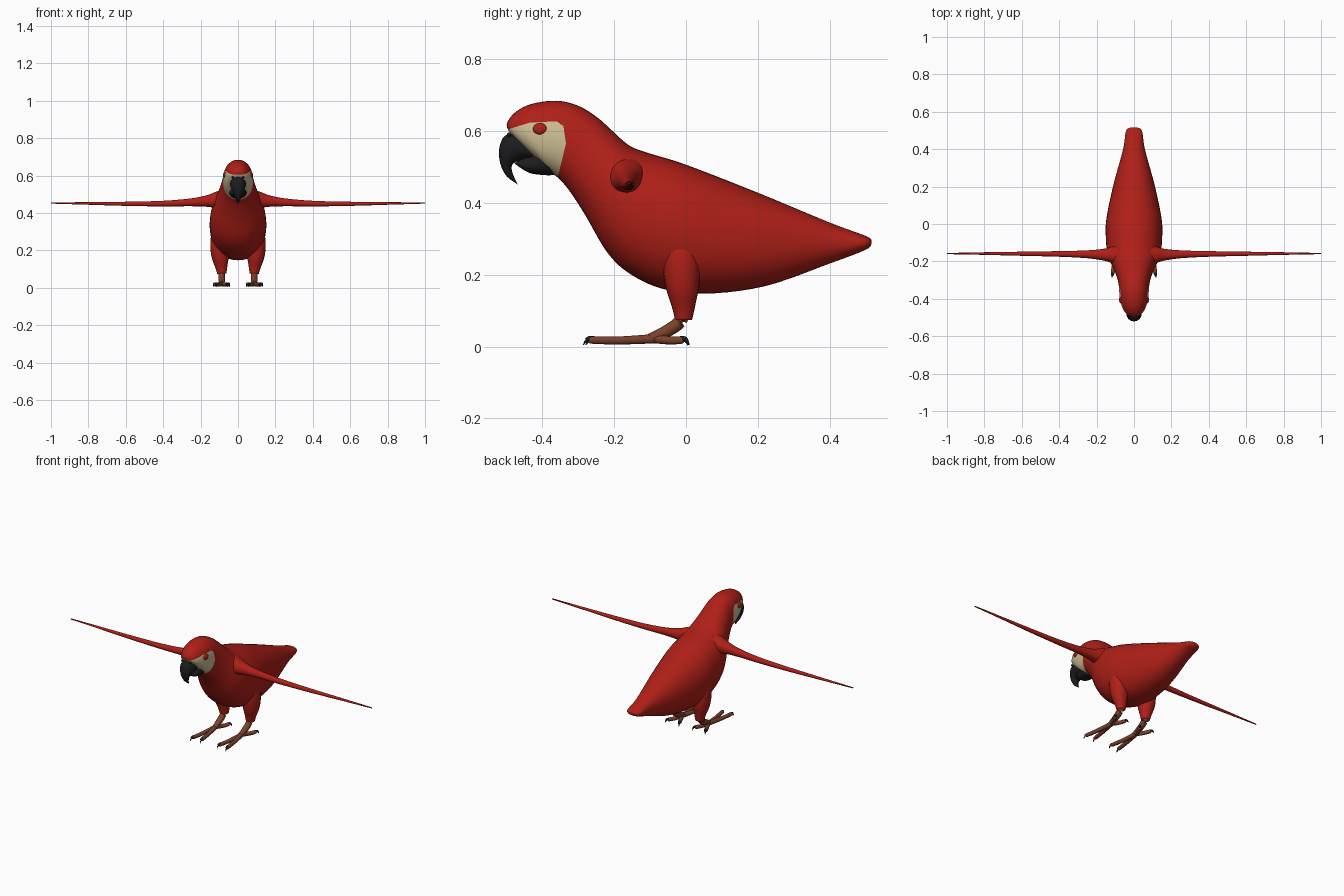
import bpy, bmesh, math
from mathutils import Vector

if "Cube" in bpy.data.objects:
    bpy.data.objects.remove(bpy.data.objects["Cube"])


def material(name, rgb):
    m = bpy.data.materials.new(name)
    m.diffuse_color = (*rgb, 1)
    m.use_nodes = True
    m.node_tree.nodes["Principled BSDF"].inputs["Base Color"].default_value = m.diffuse_color
    return m


RED = material("red feathers", (0.43, 0.014, 0.009))
CREAM = material("cream skin", (0.62, 0.52, 0.30))
BLACK = material("black horn", (0.012, 0.012, 0.014))
BROWN = material("brown skin", (0.20, 0.055, 0.025))


def smooth_rows(rows, steps):
    """Catmull-Rom interpolation through rows of numbers."""
    out = []
    for i in range(len(rows) - 1):
        a, b, c, d = (rows[min(max(i + k, 0), len(rows) - 1)] for k in (-1, 0, 1, 2))
        for s in range(steps):
            t = s / steps
            out.append([0.5 * (2 * q + (r - p) * t + (2 * p - 5 * q + 4 * r - u) * t * t
                               + (3 * q - p - 3 * r + u) * t ** 3)
                        for p, q, r, u in zip(a, b, c, d)])
    return out + [list(rows[-1])]


def loft(name, rings, mat):
    """Skin a list of (centre, u, v) ellipses, capped at both ends."""
    def power(x):
        return math.copysign(abs(x) ** 0.93, x)
    bm = bmesh.new()
    n = 40 if len(rings) > 30 else 20
    angles = [2 * math.pi * k / n for k in range(n)]
    loops = [[bm.verts.new(c + u * power(math.cos(a)) + v * power(math.sin(a)))
              for a in angles] for c, u, v in rings]
    for p, q in zip(loops, loops[1:]):
        for k in range(n):
            bm.faces.new((p[k], p[(k + 1) % n], q[(k + 1) % n], q[k]))
    bm.faces.new(loops[0])
    bm.faces.new(loops[-1])
    bmesh.ops.recalc_face_normals(bm, faces=bm.faces)
    for f in bm.faces:
        f.smooth = True
    mesh = bpy.data.meshes.new(name)
    bm.to_mesh(mesh)
    bm.free()
    mesh.materials.append(mat)
    ob = bpy.data.objects.new(name, mesh)
    bpy.context.collection.objects.link(ob)
    return ob


def side_loft(name, rows, mat, steps=5):
    """Rows: top y, top z, bottom y, bottom z, half width."""
    rings = []
    for ty, tz, by, bz, w in smooth_rows(rows, steps):
        top, bot = Vector((0, ty, tz)), Vector((0, by, bz))
        rings.append(((top + bot) / 2, (top - bot) / 2, Vector((max(w, 0.002), 0, 0))))
    return loft(name, rings, mat)


def tube(name, rows, mat, side=1, steps=5):
    """Rows: x, y, z, radius."""
    pts = smooth_rows(rows, steps)
    pos = [Vector((p[0] * side, p[1], p[2])) for p in pts]
    rings = []
    for i, p in enumerate(pos):
        d = (pos[min(i + 1, len(pos) - 1)] - pos[max(i - 1, 0)]).normalized()
        u = d.cross(Vector((0.3, 0.1, 1)) if abs(d.z) < 0.8 else Vector((0, 1, 0))).normalized()
        r = max(pts[i][3], 0.001)
        rings.append((p, u * r, d.cross(u) * r))
    return loft(name, rings, mat)


def ball(name, loc, scale, mat):
    bpy.ops.mesh.primitive_uv_sphere_add(segments=20, ring_count=12, location=loc)
    ob = bpy.context.object
    ob.name = name
    ob.scale = scale
    ob.data.materials.append(mat)
    bpy.ops.object.shade_smooth()


# Body, tail and head in one skin
body = side_loft("body", [
    (0.517, 0.295, 0.515, 0.280, 0.015),
    (0.500, 0.308, 0.493, 0.266, 0.043),
    (0.400, 0.345, 0.400, 0.231, 0.058),
    (0.200, 0.428, 0.220, 0.168, 0.110),
    (0.000, 0.506, 0.050, 0.147, 0.148),
    (-0.10, 0.537, -0.07, 0.162, 0.150),
    (-0.15, 0.555, -0.16, 0.205, 0.142),
    (-0.18, 0.577, -0.22, 0.263, 0.127),
    (-0.21, 0.605, -0.28, 0.365, 0.105),
    (-0.25, 0.640, -0.322, 0.430, 0.090),
    (-0.30, 0.670, -0.350, 0.464, 0.082),
    (-0.36, 0.684, -0.362, 0.474, 0.079),
    (-0.43, 0.675, -0.370, 0.480, 0.075),
    (-0.475, 0.652, -0.38, 0.487, 0.067),
    (-0.498, 0.622, -0.39, 0.500, 0.053),
    (-0.495, 0.602, -0.41, 0.515, 0.036)], RED)

# Bare face patch: cut its outline into the head and recolour inside
outline = [Vector((0, y, z)) for y, z in (
    (-0.52, 0.597), (-0.435, 0.623), (-0.36, 0.627), (-0.341, 0.613),
    (-0.334, 0.565), (-0.357, 0.47), (-0.52, 0.46))]
edges = list(zip(outline, outline[1:] + outline[:1]))
bm = bmesh.new()
bm.from_mesh(body.data)
for a, b in edges:
    head = [f for f in bm.faces if f.calc_center_median().y < -0.29]
    geom = set(head) | {e for f in head for e in f.edges} | {v for f in head for v in f.verts}
    bmesh.ops.bisect_plane(bm, geom=list(geom), dist=1e-5, plane_co=a,
                           plane_no=(b - a).cross(Vector((1, 0, 0))))
for f in bm.faces:
    c = f.calc_center_median()
    if all((b - a).cross(c - a).x < 0 for a, b in edges):
        f.material_index = 1
bm.to_mesh(body.data)
bm.free()
body.data.materials.append(CREAM)

# Beak
side_loft("upper_beak", [
    (-0.485, 0.592, -0.410, 0.520, 0.038),
    (-0.507, 0.584, -0.425, 0.522, 0.043),
    (-0.520, 0.550, -0.450, 0.522, 0.038),
    (-0.517, 0.510, -0.482, 0.508, 0.026),
    (-0.500, 0.475, -0.483, 0.484, 0.015),
    (-0.467, 0.450, -0.469, 0.453, 0.003)], BLACK)
side_loft("lower_beak", [
    (-0.415, 0.545, -0.365, 0.477, 0.046),
    (-0.440, 0.530, -0.395, 0.477, 0.042),
    (-0.465, 0.518, -0.435, 0.483, 0.032),
    (-0.478, 0.510, -0.465, 0.500, 0.014)], BLACK)

for side, tag in ((-1, "right"), (1, "left")):
    # Eye and nostril
    ball(tag + "_eye", (side * 0.068, -0.405, 0.605), (0.012, 0.021, 0.017), RED)
    ball(tag + "_nostril", (side * 0.027, -0.492, 0.590), (0.007, 0.006, 0.006), BLACK)

    # Thin outstretched wing
    tube(tag + "_wing", [
        (0.05, -0.165, 0.465, 0.075), (0.11, -0.165, 0.468, 0.048), (0.16, -0.164, 0.464, 0.032),
        (0.25, -0.162, 0.457, 0.021), (0.40, -0.160, 0.450, 0.015), (0.60, -0.159, 0.449, 0.011),
        (0.80, -0.158, 0.451, 0.007), (1.00, -0.158, 0.453, 0.003)], RED, side)

    # Feathered thigh and bare shank
    tube(tag + "_thigh", [
        (0.085, -0.015, 0.32, 0.050), (0.095, -0.013, 0.24, 0.053), (0.095, -0.010, 0.17, 0.047),
        (0.089, -0.007, 0.11, 0.032), (0.087, -0.007, 0.075, 0.024)], RED, side)
    tube(tag + "_shank", [
        (0.087, -0.005, 0.10, 0.018), (0.087, -0.018, 0.068, 0.018),
        (0.087, -0.055, 0.042, 0.017), (0.086, -0.100, 0.022, 0.014)], BROWN, side)

    # Two toes forward, two back, each with a hooked claw
    toes = (("outer_front", 0.114, -0.262), ("inner_front", 0.060, -0.255),
            ("outer_back", 0.123, -0.012), ("inner_back", 0.054, -0.016))
    for label, x, y in toes:
        start = Vector((0.087, -0.085, 0.022))
        end = Vector((x, y, 0.018))
        d = (end - start).normalized()
        m = start.lerp(end, 0.55)
        tube(f"{tag}_{label}_toe", [
            (*start, 0.013), (m.x, m.y, 0.017, 0.011), (*end, 0.010),
            (*(end + d * 0.007), 0.004)], BROWN, side)
        a, b, c = end - d * 0.004, end + d * 0.012, end + d * 0.024
        tube(f"{tag}_{label}_claw", [
            (a.x, a.y, 0.020, 0.008), (b.x, b.y, 0.021, 0.006),
            (c.x, c.y, 0.004, 0.001)], BLACK, side)
